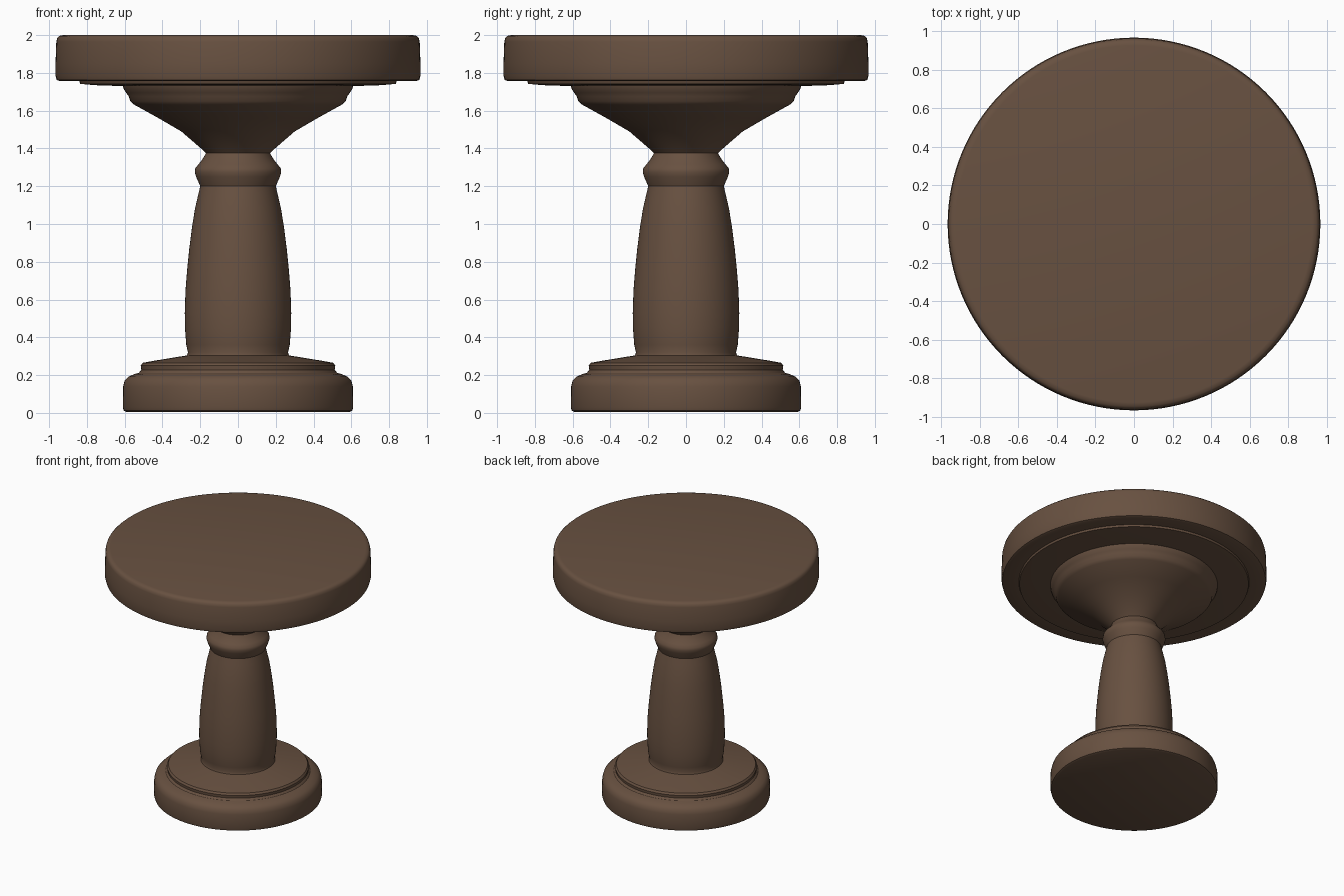
import bpy, bmesh, math

wood = bpy.data.materials.new("dark brown wood")
wood.diffuse_color = (0.138, 0.082, 0.052, 1)
SIDES = 128


def lathe(name, profile):
    """Spin an (r, z) profile, listed bottom to top, around the z axis."""
    bm = bmesh.new()
    verts = [bm.verts.new((r, 0, z)) for r, z in profile]
    edges = [bm.edges.new(pair) for pair in zip(verts, verts[1:])]
    bmesh.ops.spin(bm, geom=verts + edges, cent=(0, 0, 0), axis=(0, 0, 1),
                   angle=math.tau, steps=SIDES, use_merge=True)
    bmesh.ops.remove_doubles(bm, verts=bm.verts, dist=1e-5)
    bmesh.ops.recalc_face_normals(bm, faces=bm.faces)
    # open shells: make sure the normals point away from the axis
    if sum(f.normal.dot((f.calc_center_median().x, f.calc_center_median().y, 0))
           * f.calc_area() for f in bm.faces) < 0:
        bmesh.ops.reverse_faces(bm, faces=bm.faces)
    me = bpy.data.meshes.new(name)
    bm.to_mesh(me)
    bm.free()
    me.materials.append(wood)
    ob = bpy.data.objects.new(name, me)
    bpy.context.collection.objects.link(ob)
    bpy.ops.object.select_all(action='DESELECT')
    ob.select_set(True)
    bpy.context.view_layer.objects.active = ob
    bpy.ops.object.shade_smooth_by_angle(angle=math.radians(35))


# Stepped round foot
lathe("base", [(0, 0.005), (0.59, 0.005), (0.605, 0.012), (0.61, 0.03), (0.608, 0.14),
               (0.60, 0.172), (0.58, 0.192), (0.55, 0.205), (0.525, 0.212),
               (0.512, 0.228), (0.515, 0.25), (0.505, 0.265), (0.45, 0.275),
               (0.31, 0.298), (0.27, 0.304)])

# Swelling column
lathe("column", [(0.27, 0.304), (0.265, 0.32), (0.274, 0.36), (0.281, 0.45),
                 (0.282, 0.53), (0.278, 0.65), (0.27, 0.75), (0.258, 0.87),
                 (0.244, 0.98), (0.228, 1.08), (0.212, 1.15), (0.20, 1.2)])

# Rounded collar ring
lathe("collar", [(0.20, 1.2), (0.205, 1.212), (0.222, 1.25), (0.229, 1.275),
                 (0.226, 1.295), (0.21, 1.315), (0.19, 1.34), (0.178, 1.36),
                 (0.17, 1.375)])

# Flared support under the top
lathe("flared_support", [(0.17, 1.375), (0.19, 1.395), (0.30, 1.49), (0.42, 1.56),
                         (0.55, 1.632), (0.57, 1.65), (0.578, 1.675),
                         (0.592, 1.695), (0.605, 1.715), (0.61, 1.73)])

# Round top with a thin plate below it
lathe("table_top", [(0.61, 1.73), (0.76, 1.735), (0.835, 1.742), (0.84, 1.757),
                    (0.945, 1.757), (0.96, 1.763), (0.966, 1.785), (0.966, 1.85),
                    (0.962, 1.965), (0.957, 1.985), (0.945, 1.996), (0.925, 2.0),
                    (0, 2.0)])
